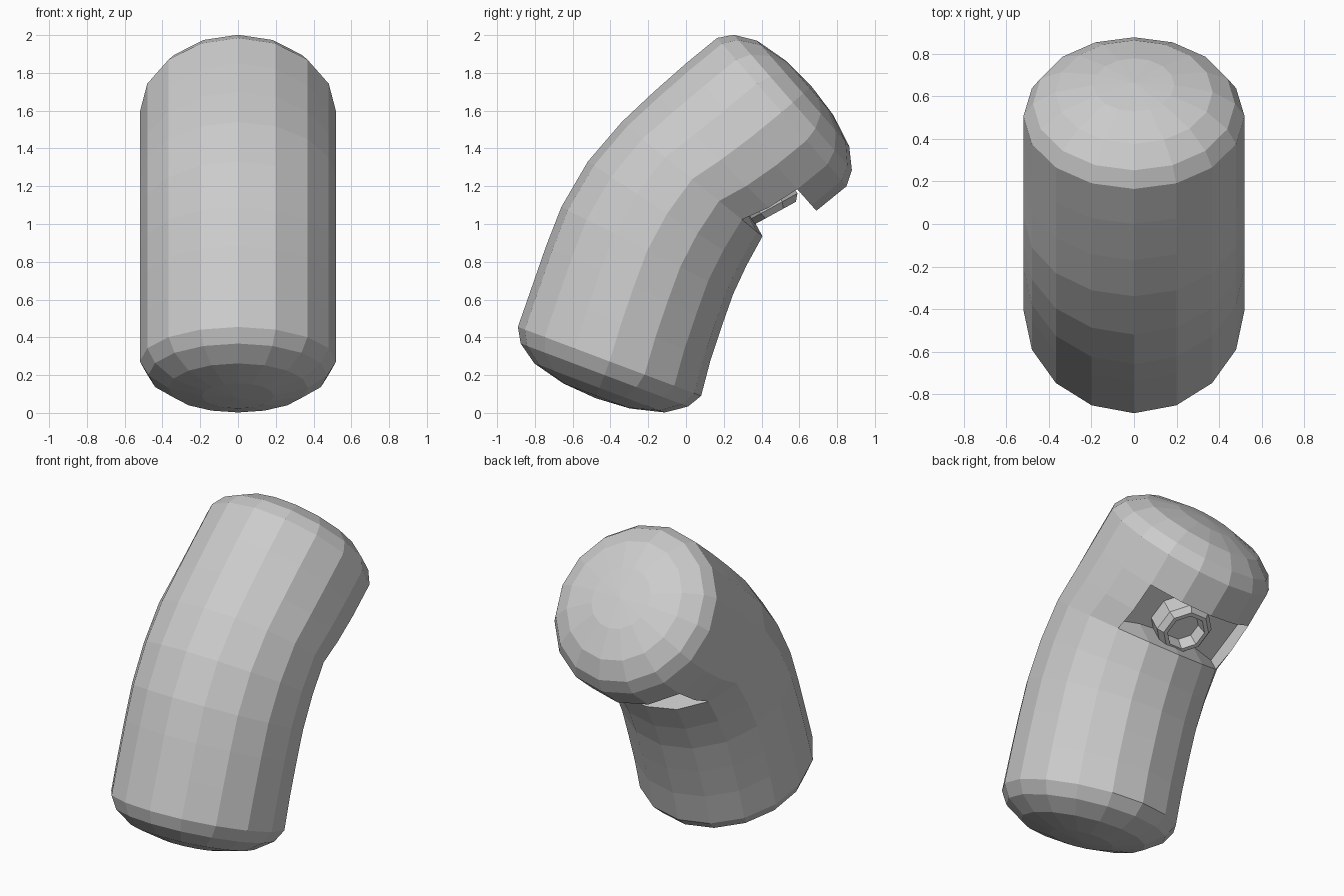
import bpy, bmesh, math
from mathutils import Vector

if "Cube" in bpy.data.objects:
    bpy.data.objects.remove(bpy.data.objects["Cube"])

N, R = 16, 0.52

def make_object(name, bm):
    bmesh.ops.recalc_face_normals(bm, faces=bm.faces)
    me = bpy.data.meshes.new(name)
    bm.to_mesh(me)
    bm.free()
    ob = bpy.data.objects.new(name, me)
    bpy.context.collection.objects.link(ob)
    return ob

def yz(p):
    return Vector((0, p[0], p[1]))

# Each ring of the bent tube: outer-curve point and inner-curve point (y, z)
sections = [((-.89, .455), (.08, .09)), ((-.815, .67), (.13, .28)),
            ((-.74, .885), (.19, .46)), ((-.66, 1.09), (.25, .63)),
            ((-.52, 1.33), (.32, .78)), ((-.34, 1.54), (.405, .935)),
            ((-.17, 1.70), (.54, .98)), ((0, 1.85), (.69, 1.07)),
            ((.165, 1.985), (.85, 1.20))]
dome = [(.475, .077), (.37, .15), (.19, .195)]   # radius, height beyond rim
DOME_H = .208

bm = bmesh.new()

def ring(mid, half, r):
    out = []
    for i in range(N):
        a = math.tau * i / N
        co = mid + half * (math.cos(a) * r / R)
        co.x = r * math.sin(a)
        out.append(bm.verts.new(co))
    return out

def bridge(a, b, skip=()):
    for i in range(N):
        if i not in skip:
            j = (i + 1) % N
            bm.faces.new((a[i], a[j], b[j], b[i]))

# Curved body, with the sensor recess left open on the inner side
rings = []
for back, front in sections:
    b, f = yz(back), yz(front)
    rings.append(ring((b + f) / 2, (f - b) / 2, R))
for k in range(8):
    bridge(rings[k], rings[k + 1], (14, 15, 0, 1) if k in (5, 6) else ())

# Domed ends
for k, sign in ((0, -1), (8, 1)):
    b, f = yz(sections[k][0]), yz(sections[k][1])
    mid, half = (b + f) / 2, (f - b) / 2
    axis = Vector((0, -half.z, half.y)).normalized() * sign
    last = rings[k]
    for r, h in dome:
        cur = ring(mid + axis * h, half, r)
        bridge(last, cur)
        last = cur
    tip = bm.verts.new(mid + axis * DOME_H)
    for i in range(N):
        bm.faces.new((last[i], last[(i + 1) % N], tip))

# Recess walls and flat floor
cols = [14, 15, 0, 1, 2]
loop = ([rings[5][c] for c in cols] + [rings[6][2]]
        + [rings[7][c] for c in reversed(cols)] + [rings[6][14]])
p5, p7 = rings[5][2].co, rings[7][2].co
u = (p7 - p5).normalized()
n = Vector((0, u.z, -u.y))
floor_point = (p5 + p7) / 2 - n * .09
floor = [bm.verts.new(v.co - n * (v.co - floor_point).dot(n)) for v in loop]
for i in range(len(loop)):
    j = (i + 1) % len(loop)
    bm.faces.new((loop[i], loop[j], floor[j], floor[i]))
bm.faces.new(floor)
make_object("curved_body", bm)

# Octagonal socket standing in the recess: outer wall, bevel, rim, hollow
bm = bmesh.new()
base = Vector((0, floor_point.y, floor_point.z))
side = Vector((1, 0, 0))
last = None
for r, h in ((.17, -.01), (.17, .11), (.14, .145), (.115, .145), (.10, .07)):
    cur = []
    for i in range(8):
        a = math.tau * (i + .5) / 8
        cur.append(bm.verts.new(base + n * h + (side * math.cos(a) + u * math.sin(a)) * r))
    if last:
        for i in range(8):
            j = (i + 1) % 8
            bm.faces.new((last[i], last[j], cur[j], cur[i]))
    else:
        bm.faces.new(cur)
    last = cur
bm.faces.new(last)
make_object("octagonal_socket", bm)
